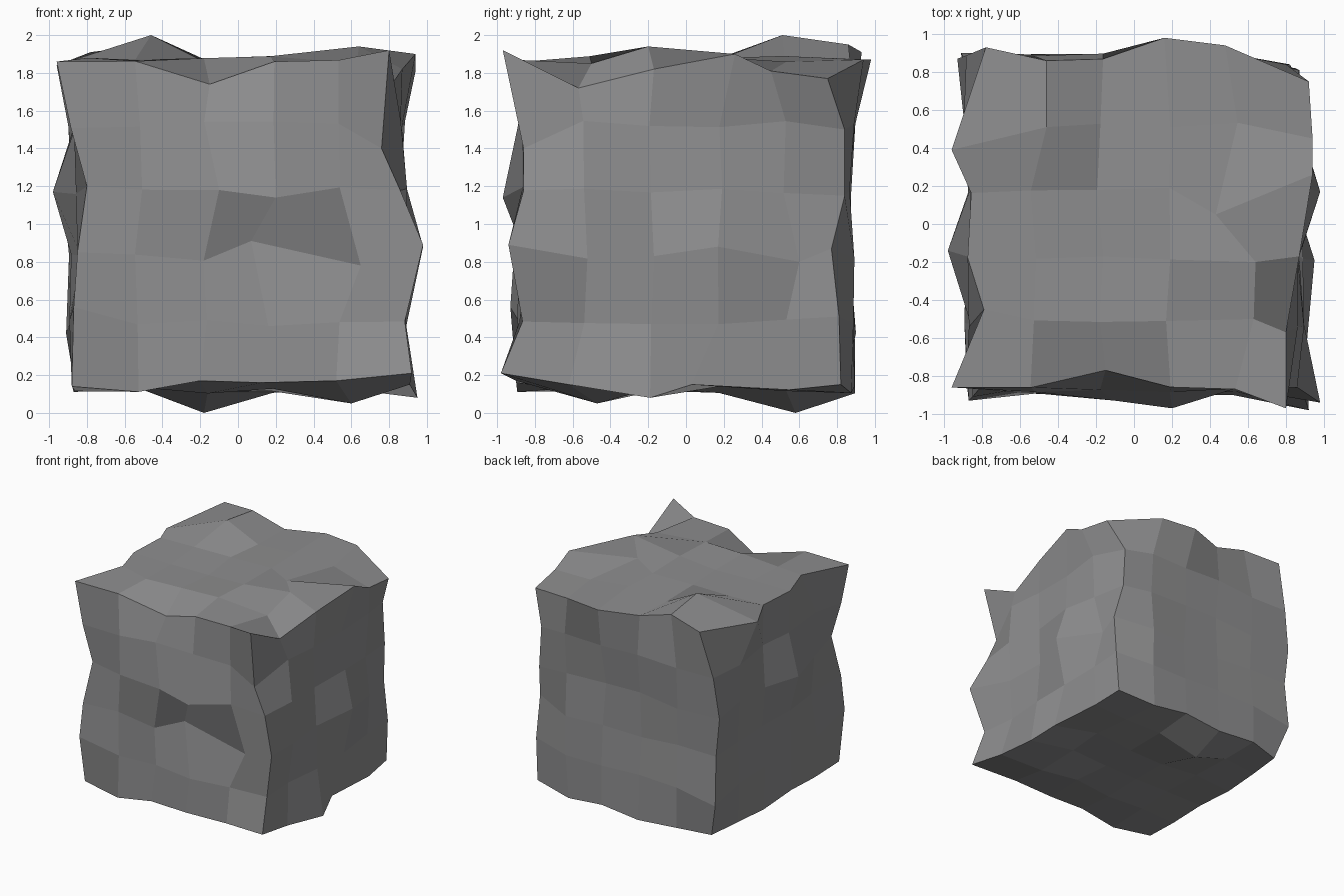
import bpy, bmesh, random
from mathutils import Vector

random.seed(4)
HALF, CUTS, JITTER = 0.877, 4, 0.02

# Five-by-five gridded cube
bm = bmesh.new()
bmesh.ops.create_cube(bm, size=2 * HALF)
bmesh.ops.subdivide_edges(bm, edges=bm.edges[:], cuts=CUTS, use_grid_fill=True)
bmesh.ops.translate(bm, verts=bm.verts, vec=(0, 0, 1))
lattice = {v: v.co.copy() for v in bm.verts}

# Gentle roughness everywhere
for v in bm.verts:
    v.co += Vector([random.uniform(-JITTER, JITTER) for _ in range(3)])

# Distinct peaks and dents: each pulls the nearest grid corner to its place
pulls = [
    # top rim, front then right
    (-.96, -.86, 1.86), (-.15, -.77, 1.74), (.80, -.97, 1.92),
    (.80, -.57, 1.72), (.87, -.17, 1.82), (.94, .26, 1.90),
    (.94, .45, 1.81), (.92, .75, 1.77),
    # top rim, back then left
    (.48, .94, 1.87), (.16, .98, 1.87), (-.46, .86, 1.95),
    (-.78, .93, 1.91), (-.79, -.45, 1.88), (-.96, .39, 1.84),
    # top face
    (-.46, .51, 2.0), (.64, -.20, 1.94), (.63, -.50, 1.85), (.43, .05, 1.89),
    # front corner edges
    (.76, -.86, 1.40), (.98, -.94, .89), (.92, -.98, .21),
    (-.80, -.85, 1.20), (-.85, -.91, .85), (-.87, -.93, .56),
    (-.88, -.84, .14),
    # back corner edges
    (.80, .84, 1.50), (.82, .84, 1.15), (.86, .77, .87), (.87, .81, .51),
    (.85, .82, .15), (-.93, .87, 1.17), (-.91, .90, .42), (-.82, .82, .12),
    # front face
    (.07, -.83, .91), (.65, -.83, .78), (.20, -.97, 1.14), (-.10, -.93, 1.18),
    # right and left faces
    (.98, .17, .88), (.87, -.17, .83), (.84, .60, .80),
    (-.98, -.14, 1.17), (-.83, -.53, .83),
    # bottom rim and underside
    (-.20, -.90, .17), (.13, -.90, .16), (.52, -.90, .17),
    (.91, -.62, .15), (.95, -.19, .08), (.88, .03, .15),
    (-.18, .58, 0), (.60, -.47, .05),
]
for p in map(Vector, pulls):
    min(lattice, key=lambda v: (lattice[v] - p).length).co = p

# Flat-shaded dark grey rock block
mesh = bpy.data.meshes.new("rock_block")
bm.to_mesh(mesh)
bm.free()
stone = bpy.data.materials.new("stone")
stone.diffuse_color = (.27, .27, .275, 1)
mesh.materials.append(stone)
bpy.context.collection.objects.link(bpy.data.objects.new("rock_block", mesh))
